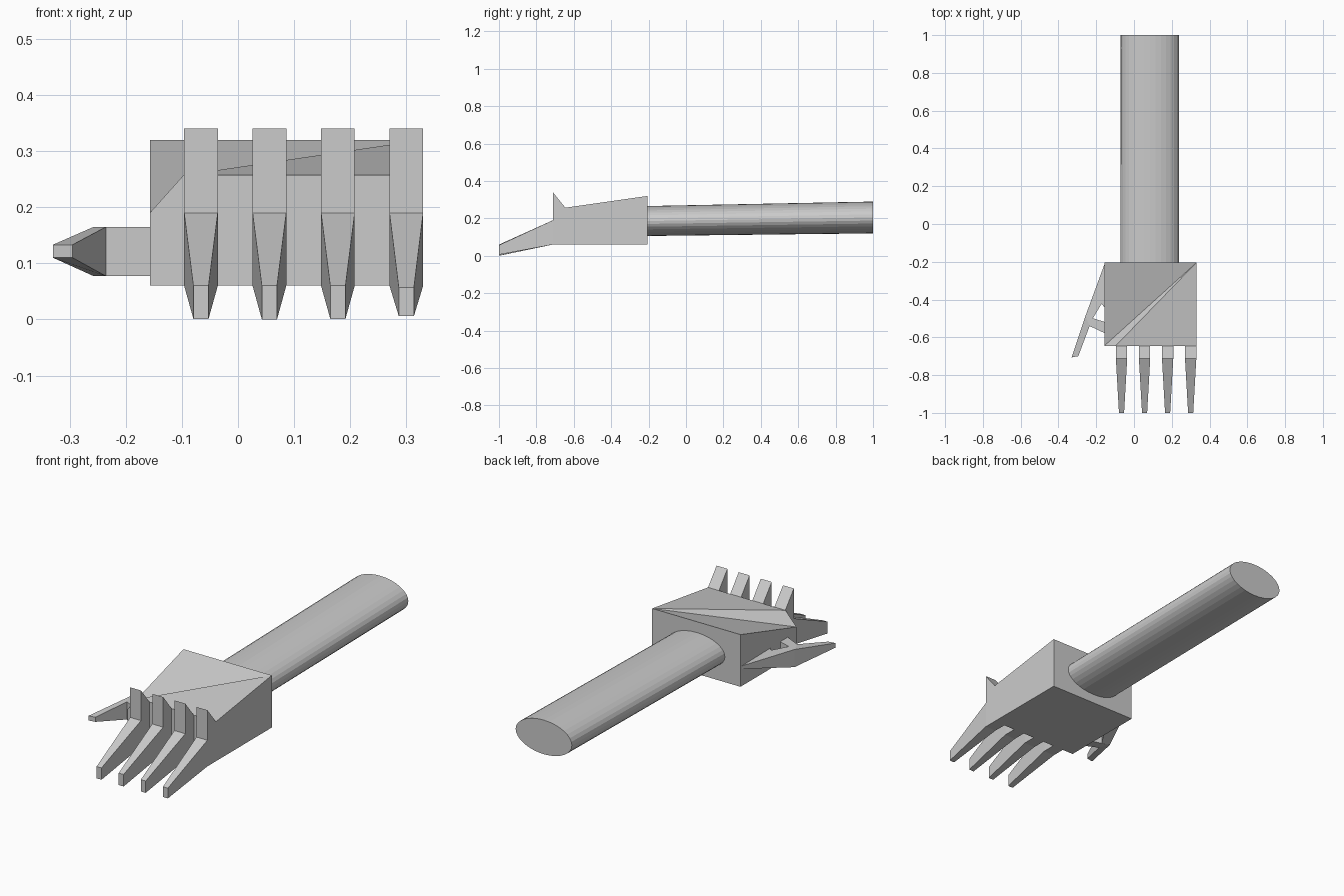
import bpy, bmesh, math

if "Cube" in bpy.data.objects:
    bpy.data.objects.remove(bpy.data.objects["Cube"])


def make_object(name, bm):
    bmesh.ops.recalc_face_normals(bm, faces=bm.faces)
    mesh = bpy.data.meshes.new(name)
    bm.to_mesh(mesh)
    bm.free()
    obj = bpy.data.objects.new(name, mesh)
    bpy.context.collection.objects.link(obj)
    return obj


def add_columns(bm, columns, top_tris=None):
    """Closed solid from a plan outline; each column is (x, y, z_low, z_high)."""
    low = [bm.verts.new((x, y, a)) for x, y, a, b in columns]
    high = [bm.verts.new((x, y, b)) for x, y, a, b in columns]
    n = len(columns)
    for i in range(n):
        j = (i + 1) % n
        bm.faces.new((low[i], low[j], high[j], high[i]))
    bm.faces.new(low[::-1])
    for tri in top_tris or [range(n)]:
        bm.faces.new([high[i] for i in tri])


# Palm: sloping top with one dropped corner beside the thumb
bm = bmesh.new()
add_columns(bm, [(-.157, -.205, .06, .32), (-.157, -.645, .06, .19),
                 (-.097, -.645, .06, .257), (.33, -.645, .06, .257),
                 (.33, -.205, .06, .32)],
            [(0, 1, 4), (1, 2, 4), (2, 3, 4)])
make_object("palm", bm)

# Fingers: raised knuckle block and tapered tip
for i, (x, lo, hi) in enumerate([(-.066, .001, .06), (.056, 0, .06),
                                 (.178, .001, .06), (.30, .006, .057)]):
    bm = bmesh.new()
    w, t = .03, .0135
    add_columns(bm, [(x - w, -.645, .06, .257), (x - w, -.712, .06, .34),
                     (x + w, -.712, .06, .34), (x + w, -.645, .06, .257)])
    add_columns(bm, [(x - w, -.712, .06, .19), (x - t, -1, lo, hi),
                     (x + t, -1, lo, hi), (x + w, -.712, .06, .19)])
    make_object(f"finger_{i + 1}", bm)

# Thumb: base block, tapered tip and web running back to the palm
outer = (-.257, -.487, .077, .165)
inner = (-.235, -.54, .077, .165)
bm = bmesh.new()
add_columns(bm, [outer, inner, (-.157, -.577, .077, .165), (-.157, -.518, .077, .165)])
add_columns(bm, [outer, (-.33, -.706, .11, .133), (-.295, -.70, .11, .133), inner])
make_object("thumb", bm)

bm = bmesh.new()
add_columns(bm, [outer, (-.22, -.503, .077, .165), (-.172, -.423, .10, .163),
                 (-.157, -.439, .10, .163), (-.157, -.215, .145, .16)])
make_object("thumb_web", bm)

# Forearm: oval tube rising slightly to the back
bm = bmesh.new()
N = 32
rings = []
for y, zc, rz in [(-.205, .186, .08), (1, .205, .085)]:
    rings.append([bm.verts.new((.084 + .155 * math.cos(2 * math.pi * k / N), y,
                                zc + rz * math.sin(2 * math.pi * k / N)))
                  for k in range(N)])
for k in range(N):
    j = (k + 1) % N
    bm.faces.new((rings[0][k], rings[0][j], rings[1][j], rings[1][k]))
bm.faces.new(rings[0])
bm.faces.new(rings[1])
make_object("forearm", bm)
